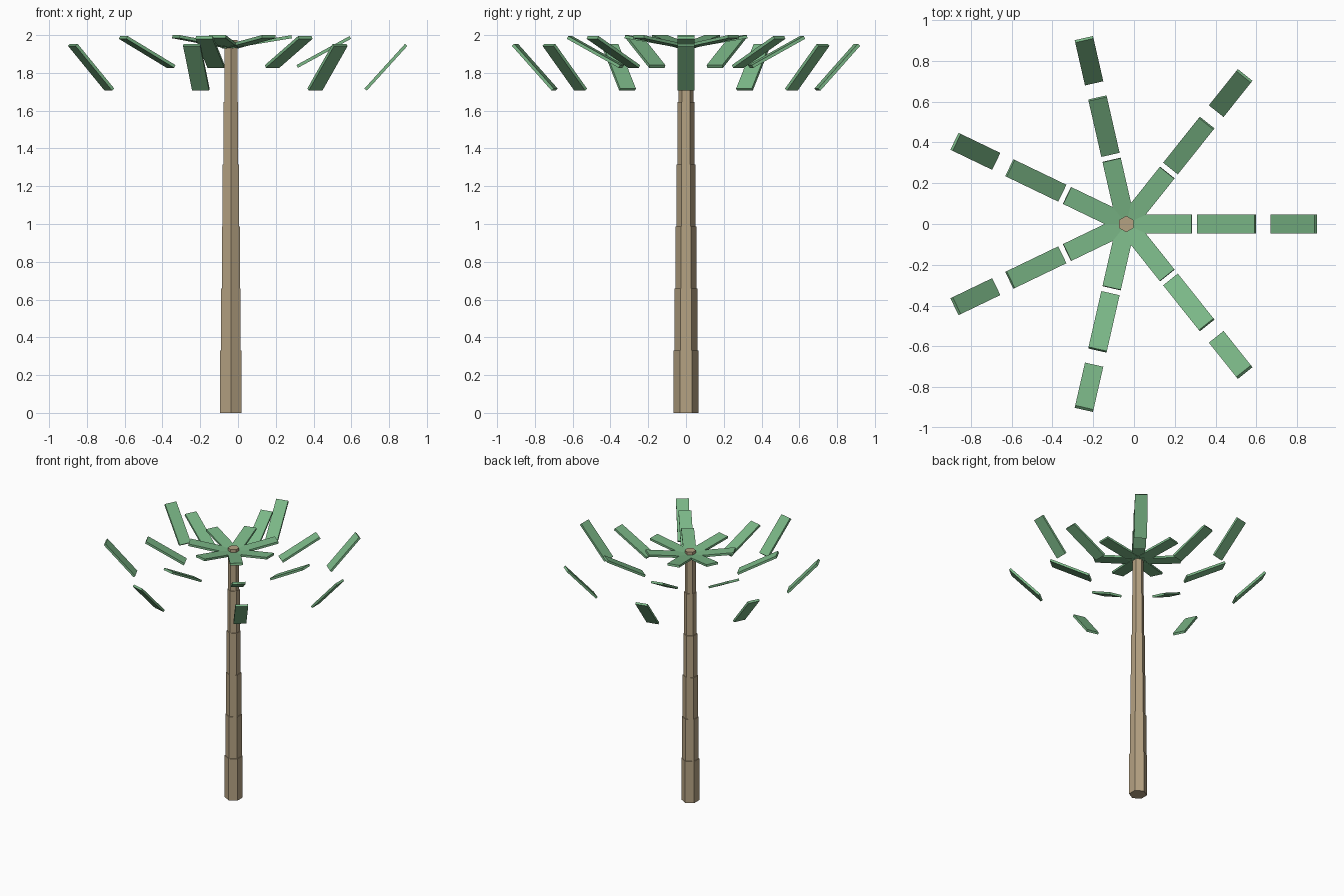
import bpy
import math
from mathutils import Matrix

old = bpy.data.objects.get("Cube")
if old:
    bpy.data.objects.remove(old, do_unlink=True)


def make_material(name, color):
    mat = bpy.data.materials.new(name)
    mat.use_nodes = True
    mat.diffuse_color = color
    mat.node_tree.nodes["Principled BSDF"].inputs["Base Color"].default_value = color
    return mat


bark = make_material("tan bark", (0.46, 0.36, 0.225, 1))
leaf = make_material("leaf green", (0.20, 0.48, 0.245, 1))

CENTER_X = -0.038
STEP = 0.329        # height of one trunk section
FRONDS = 7
LEAF_SIZE = (0.32, 0.092, 0.0165)

# Trunk: stacked hexagonal sections, each slimmer than the one below
for i in range(6):
    bpy.ops.mesh.primitive_cylinder_add(
        vertices=6, radius=0.065 - 0.005 * i, depth=STEP,
        location=(CENTER_X, 0, STEP * (i + 0.5)))
    section = bpy.context.object
    section.name = f"trunk_section_{i + 1}"
    section.data.materials.append(bark)

# Fronds: three separate flat leaflets per direction, steeper further out
# (name, distance from trunk axis, centre height, upward tilt in radians)
leaflets = [
    ("inner", 0.164, 1.965, 0.167),
    ("middle", 0.492, 1.911, 0.5),
    ("outer", 0.821, 1.83, 0.833),
]
for k in range(FRONDS):
    turn = Matrix.Rotation(math.tau * k / FRONDS, 4, "Z")
    for name, distance, height, tilt in leaflets:
        bpy.ops.mesh.primitive_cube_add(size=1)
        leaflet = bpy.context.object
        leaflet.name = f"frond_{k + 1}_{name}_leaflet"
        leaflet.data.transform(Matrix.Diagonal((*LEAF_SIZE, 1)))
        leaflet.matrix_world = (
            Matrix.Translation((CENTER_X, 0, 0)) @ turn
            @ Matrix.Translation((distance, 0, height))
            @ Matrix.Rotation(-tilt, 4, "Y"))
        leaflet.data.materials.append(leaf)
